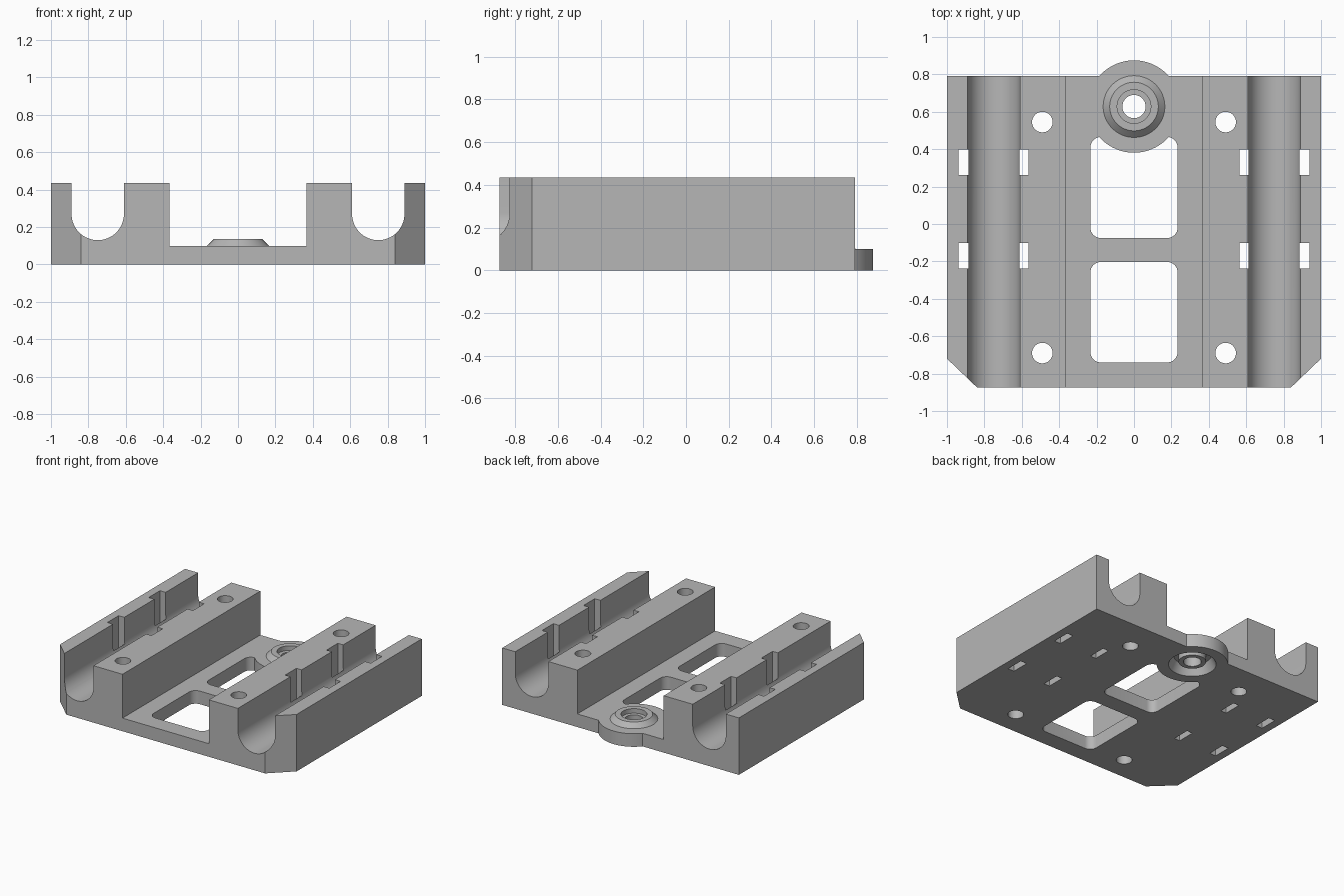
import bpy, bmesh
from math import pi, sin, cos

cube = bpy.data.objects.get("Cube")
if cube:
    bpy.data.objects.remove(cube, do_unlink=True)

grey = bpy.data.materials.new("light grey plastic")
grey.use_nodes = True
grey.diffuse_color = (0.47, 0.47, 0.47, 1)
grey.node_tree.nodes["Principled BSDF"].inputs["Base Color"].default_value = grey.diffuse_color


def make(name, bm):
    bmesh.ops.recalc_face_normals(bm, faces=bm.faces)
    mesh = bpy.data.meshes.new(name)
    bm.to_mesh(mesh)
    bm.free()
    mesh.materials.append(grey)
    ob = bpy.data.objects.new(name, mesh)
    bpy.context.collection.objects.link(ob)
    return ob


def prism(name, points, direction):
    bm = bmesh.new()
    face = bm.faces.new([bm.verts.new(p) for p in points])
    ext = bmesh.ops.extrude_face_region(bm, geom=[face])
    moved = [v for v in ext["geom"] if isinstance(v, bmesh.types.BMVert)]
    bmesh.ops.translate(bm, verts=moved, vec=direction)
    return make(name, bm)


def arc(cx, cy, r, start, end, n):
    return [(cx + r * cos(start + (end - start) * i / n),
             cy + r * sin(start + (end - start) * i / n)) for i in range(n + 1)]


def lathe(name, profile, y, steps=64):
    bm = bmesh.new()
    rings = [[bm.verts.new((r * cos(2 * pi * i / steps), y + r * sin(2 * pi * i / steps), z))
              for i in range(steps)] for r, z in profile]
    for a, b in zip(rings, rings[1:] + rings[:1]):
        for i in range(steps):
            j = (i + 1) % steps
            bm.faces.new((a[i], a[j], b[j], b[i]))
    return make(name, bm)


def vertical_cut(outline):
    cut = prism("cutter", [(x, y, -0.2) for x, y in outline], (0, 0, 1))
    combine(cut, 'DIFFERENCE')


def combine(other, operation):
    mod = body.modifiers.new("boolean", 'BOOLEAN')
    mod.object, mod.operation, mod.solver = other, operation, 'EXACT'
    bpy.context.view_layer.objects.active = body
    bpy.ops.object.modifier_apply(modifier=mod.name)
    bpy.data.objects.remove(other, do_unlink=True)


# Body: floor and two rails with round-bottomed rod channels
TOP, FLOOR, FRONT, BACK = 0.435, 0.1, -0.873, 0.79
half = [(0.365, FLOOR), (0.365, TOP), (0.61, TOP)]
half += arc(0.75, 0.27, 0.14, pi, 2 * pi, 32)
half += [(0.89, TOP), (1, TOP), (1, 0)]
section = half + [(-x, z) for x, z in reversed(half)]
body = prism("rod_carriage", [(x, FRONT, z) for x, z in section], (0, BACK - FRONT, 0))

# Chamfered front corners, screw holes and tie slots
for s in (-1, 1):
    vertical_cut([(s * 0.84, FRONT), (s * 0.84, -1.1), (s * 1.2, -1.1), (s * 1.2, -0.72), (s, -0.72)])
    for y in (-0.69, 0.545):
        vertical_cut(arc(s * 0.49, y, 0.055, 0, 2 * pi, 40)[:-1])
    for y in (-0.17, 0.33):
        for x0, x1 in ((0.565, 0.613), (0.885, 0.938)):
            vertical_cut([(s * x0, y - 0.068), (s * x1, y - 0.068),
                          (s * x1, y + 0.068), (s * x0, y + 0.068)])

# Rounded floor windows
for y0, y1 in ((-0.74, -0.203), (-0.075, 0.465)):
    r, w = 0.055, 0.233
    outline = []
    for k, (x, y) in enumerate(((w - r, y1 - r), (r - w, y1 - r), (r - w, y0 + r), (w - r, y0 + r))):
        outline += arc(x, y, r, k * pi / 2, (k + 1) * pi / 2, 8)
    vertical_cut(outline)

# Belt screw boss: disc, raised collar, seat above and hollow with tube below
BOSS_Y = 0.628
vertical_cut(arc(0, BOSS_Y, 0.2, 0, 2 * pi, 64)[:-1])
boss = lathe("boss", [(0.062, 0.02), (0.095, 0.02), (0.095, 0.07), (0.13, 0.07), (0.165, 0.0),
                      (0.247, 0.0), (0.247, FLOOR), (0.165, FLOOR), (0.13, 0.135),
                      (0.09, 0.135), (0.09, 0.1), (0.062, 0.1)], BOSS_Y)
combine(boss, 'UNION')

for ob in bpy.context.selected_objects:
    ob.select_set(False)
body.select_set(True)
bpy.context.view_layer.objects.active = body
bpy.ops.object.shade_smooth_by_angle()
